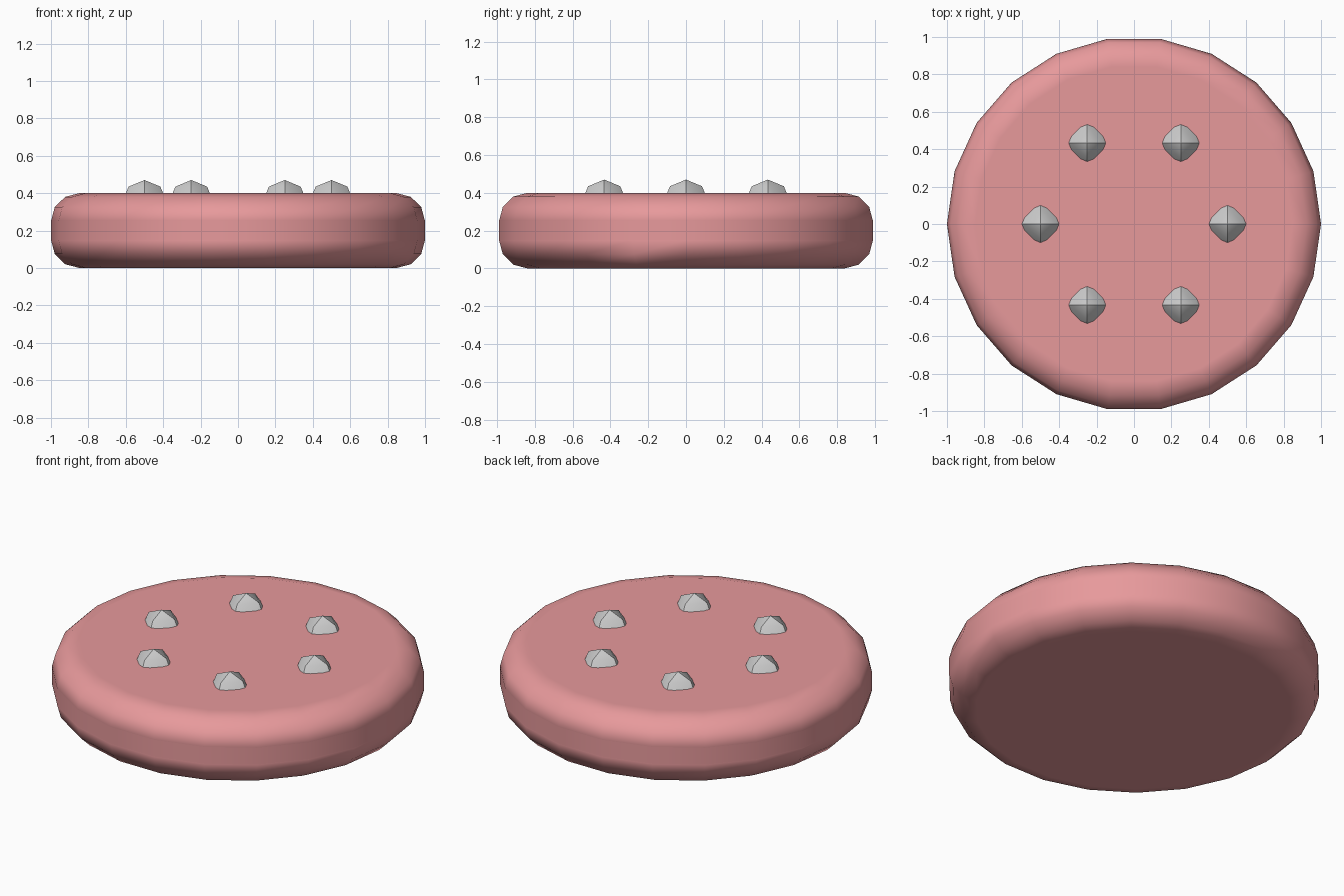
import bpy, bmesh, math
from itertools import product
from mathutils import Vector

if "Cube" in bpy.data.objects:
    bpy.data.objects.remove(bpy.data.objects["Cube"])

SIDES = 22
STUD_R = 0.12
STUD_Z = 0.35


def make_object(name, bm):
    bmesh.ops.recalc_face_normals(bm, faces=bm.faces[:])
    mesh = bpy.data.meshes.new(name)
    bm.to_mesh(mesh)
    bm.free()
    obj = bpy.data.objects.new(name, mesh)
    bpy.context.collection.objects.link(obj)
    return obj


# Round body: 22-sided disc with wide three-step rounded rims
bm = bmesh.new()
ring = [bm.verts.new((math.cos(2 * math.pi * i / SIDES), math.sin(2 * math.pi * i / SIDES), 0))
        for i in range(SIDES)]
base = bm.faces.new(ring)
top = bmesh.ops.extrude_face_region(bm, geom=[base], use_keep_orig=True)
bmesh.ops.translate(bm, vec=(0, 0, 0.4),
                    verts=[g for g in top["geom"] if isinstance(g, bmesh.types.BMVert)])
body = make_object("disc_body", bm)
body.data.polygons.foreach_set("use_smooth", [True] * len(body.data.polygons))
bevel = body.modifiers.new("rounded_rim", 'BEVEL')
bevel.width = 0.15
bevel.segments = 3
bevel.limit_method = 'ANGLE'
bevel.angle_limit = math.radians(30)
bevel.harden_normals = True
red = bpy.data.materials.new("dusty_red")
red.diffuse_color = (0.8, 0.32, 0.33, 1)
red.use_nodes = True
red.node_tree.nodes["Principled BSDF"].inputs["Base Color"].default_value = red.diffuse_color
body.data.materials.append(red)

# Six faceted studs: once-subdivided octahedra half sunk into the top
directions = [Vector(d).normalized() for d in product((-1, 0, 1), repeat=3)
              if 0 < sum(map(abs, d)) < 3]
for i in range(6):
    bm = bmesh.new()
    for d in directions:
        bm.verts.new(d * STUD_R)
    bmesh.ops.convex_hull(bm, input=bm.verts[:])
    stud = make_object(f"stud_{i + 1}", bm)
    a = math.radians(60 * i)
    stud.location = (0.5 * math.cos(a), 0.5 * math.sin(a), STUD_Z)
    bpy.ops.object.select_all(action='DESELECT')
    stud.select_set(True)
    bpy.context.view_layer.objects.active = stud
    bpy.ops.object.shade_smooth_by_angle(angle=math.radians(30))
